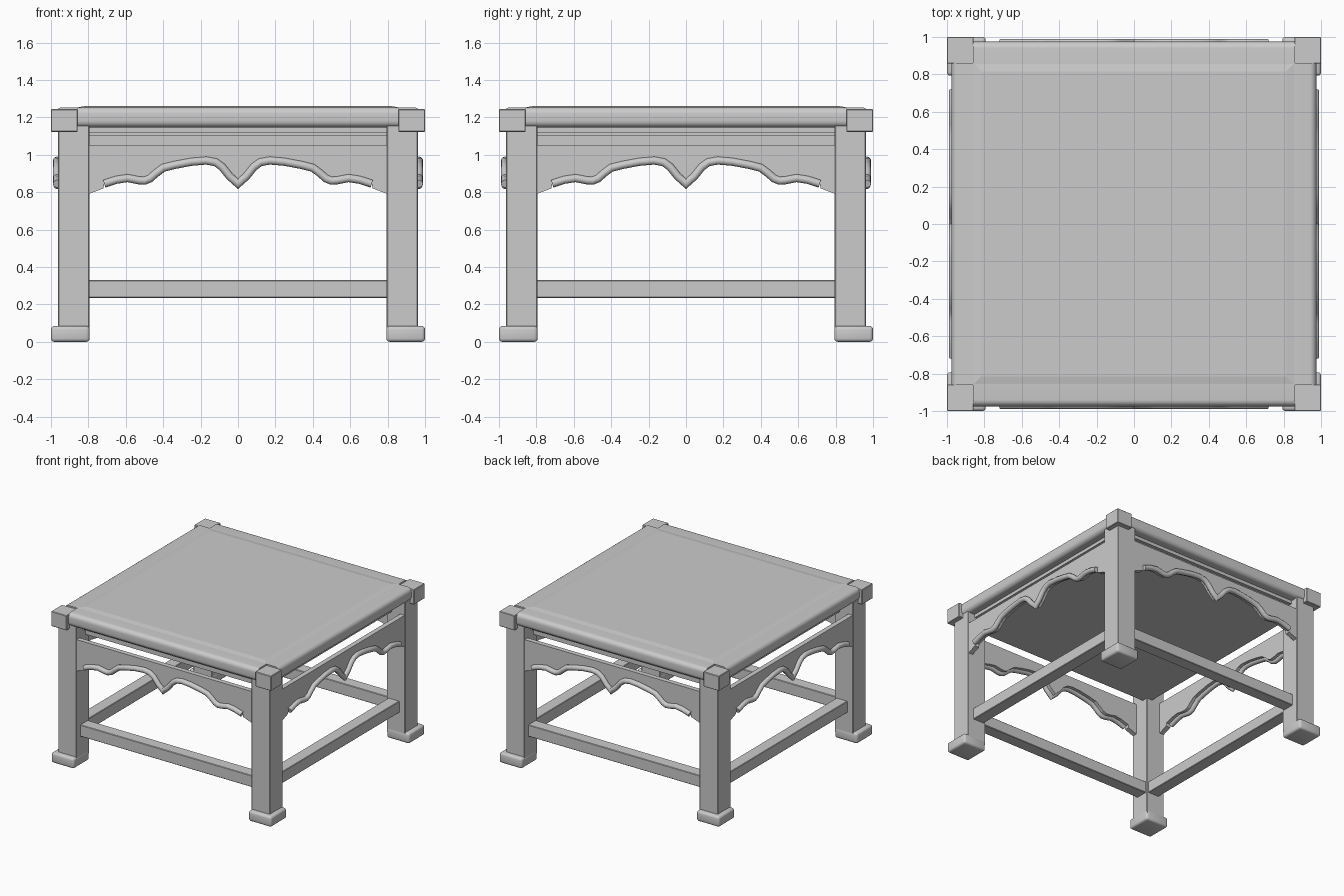
import bpy, bmesh
from math import sin, cos, pi, radians
from mathutils import Matrix, Vector

if "Cube" in bpy.data.objects:
    bpy.data.objects.remove(bpy.data.objects["Cube"], do_unlink=True)

grey = bpy.data.materials.new("plain_grey")
grey.use_nodes = True
colour = (0.6, 0.6, 0.6, 1)
grey.diffuse_color = colour
grey.node_tree.nodes["Principled BSDF"].inputs["Base Color"].default_value = colour


def finish(name, bm, smooth=False):
    bmesh.ops.recalc_face_normals(bm, faces=bm.faces)
    mesh = bpy.data.meshes.new(name)
    bm.to_mesh(mesh)
    bm.free()
    mesh.materials.append(grey)
    obj = bpy.data.objects.new(name, mesh)
    bpy.context.collection.objects.link(obj)
    if smooth:
        bpy.ops.object.select_all(action="DESELECT")
        obj.select_set(True)
        bpy.context.view_layer.objects.active = obj
        bpy.ops.object.shade_smooth_by_angle(angle=radians(35))
    return obj


def box(name, lo, hi, bevel=0.0, segments=3):
    bm = bmesh.new()
    bmesh.ops.create_cube(bm, size=1)
    for v in bm.verts:
        v.co = [l + (c + 0.5) * (h - l) for l, h, c in zip(lo, hi, v.co)]
    if bevel:
        bmesh.ops.bevel(bm, geom=bm.edges[:], offset=bevel, segments=segments,
                        profile=0.5, affect="EDGES")
    return finish(name, bm, bevel > 0)


def prism(name, points, direction, smooth=False):
    """Extrude a closed outline along a direction."""
    bm = bmesh.new()
    face = bm.faces.new([bm.verts.new(p) for p in points])
    new = bmesh.ops.extrude_face_region(bm, geom=[face])["geom"]
    bmesh.ops.translate(bm, vec=direction,
                        verts=[g for g in new if isinstance(g, bmesh.types.BMVert)])
    return finish(name, bm, smooth)


def tube(name, path, radius, sides=12):
    """Round bead along a path in the xz plane, with mitred joints."""
    bm = bmesh.new()
    rings = []
    for i, p in enumerate(path):
        before = (p - path[max(i - 1, 0)]).normalized()
        after = (path[min(i + 1, len(path) - 1)] - p).normalized()
        t = (before + after).normalized()
        side = Vector((-t.z, 0, t.x))
        stretch = radius / max(t.dot(after if after.length else before), 0.6)
        rings.append([bm.verts.new(p + side * cos(a) * stretch
                                   + Vector((0, sin(a) * radius, 0)))
                      for a in (2 * pi * k / sides for k in range(sides))])
    for r, s in zip(rings, rings[1:]):
        for k in range(sides):
            n = (k + 1) % sides
            bm.faces.new((r[k], r[n], s[n], s[k]))
    bm.faces.new(rings[0])
    bm.faces.new(rings[-1])
    return finish(name, bm, True)


def four_around(obj, names):
    """Repeat a part on all four sides by quarter turns."""
    base = obj.name
    for i, label in enumerate(names):
        part = obj if i == 0 else obj.copy()
        if i:
            bpy.context.collection.objects.link(part)
        part.name = label + "_" + base
        part.matrix_world = Matrix.Rotation(i * pi / 2, 4, "Z")


SIDES = ("front", "left", "back", "right")
CORNERS = ("front_left", "back_left", "back_right", "front_right")

# Legs, feet and corner blocks
four_around(box("leg", (0.795, -0.962, 0.05), (0.962, -0.795, 1.2), 0.004, 1), CORNERS)
four_around(box("foot", (0.793, -1, 0), (1, -0.793, 0.085), 0.018), CORNERS)
four_around(box("corner_block", (0.858, -1, 1.122), (1, -0.858, 1.244), 0.004, 1), CORNERS)

# Top rails with a rounded outer edge
outer, inner, low, high, r = 0.975, 0.82, 1.147, 1.254, 0.035
arc = [k * pi / 12 for k in range(7)]
outline = [(-inner, high), (-inner, low)]
outline += [(-outer + r - r * sin(a), low + r - r * cos(a)) for a in arc]
outline += [(-outer + r - r * cos(a), high - r + r * sin(a)) for a in arc]
four_around(prism("top_rail", [(-0.86, y, z) for y, z in outline], (1.72, 0, 0), True), SIDES)

# Table panel with a shallow chamfered rim
bm = bmesh.new()
bmesh.ops.create_cube(bm, size=1)
for v in bm.verts:
    top = v.co.z > 0
    half = 0.815 if top else 0.855
    v.co = (half * 2 * v.co.x, half * 2 * v.co.y, 1.261 if top else 1.254)
base = [f for f in bm.faces if all(v.co.z < 1.26 for v in f.verts)]
new = bmesh.ops.extrude_face_region(bm, geom=base)["geom"]
bmesh.ops.delete(bm, geom=base, context="FACES_ONLY")
bmesh.ops.translate(bm, vec=(0, 0, -0.104),
                    verts=[g for g in new if isinstance(g, bmesh.types.BMVert)])
finish("table_panel", bm)

# Stepped waist beneath the panel
for name, half, bottom, top in (("upper_waist", 0.9, 1.12, 1.16),
                                ("middle_waist", 0.875, 1.1, 1.13),
                                ("lower_waist", 0.845, 1.05, 1.11)):
    box(name, (-half, -half, bottom), (half, half, top))

# Scalloped aprons edged with a round bead
scallop = [(0, 0.845), (0.045, 0.885), (0.085, 0.935), (0.12, 0.96), (0.17, 0.969),
           (0.25, 0.962), (0.34, 0.945), (0.4, 0.93), (0.44, 0.9), (0.47, 0.873),
           (0.5, 0.861), (0.53, 0.863), (0.59, 0.875), (0.65, 0.866), (0.715, 0.845)]
curve = [(-x, z) for x, z in reversed(scallop[1:])] + scallop
edge = [(-0.8, 1.05), (-0.8, 0.79), (-0.72, 0.82)] + curve + [(0.72, 0.82), (0.8, 0.79), (0.8, 1.05)]
four_around(prism("apron", [(x, -0.96, z) for x, z in edge], (0, 0.04, 0)), SIDES)
four_around(tube("apron_bead", [Vector((x, -0.968, z)) for x, z in curve], 0.021), SIDES)

# Low stretchers between the legs
four_around(box("stretcher", (-0.8, -0.91, 0.235), (0.8, -0.81, 0.33), 0.004, 1), SIDES)
